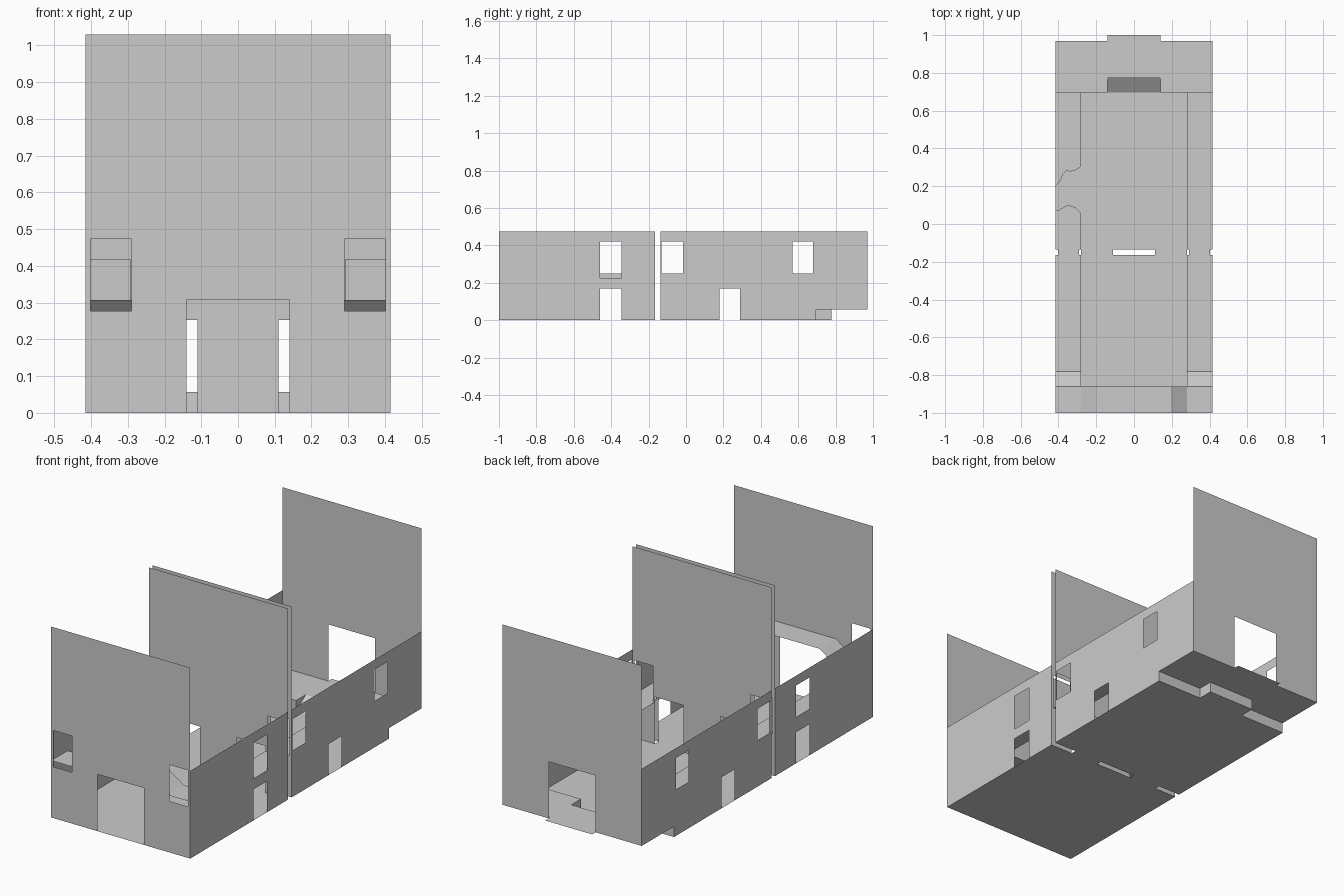
import bpy, bmesh

if "Cube" in bpy.data.objects:
    bpy.data.objects.remove(bpy.data.objects["Cube"])

W, TOP, SIDE = 0.415, 1.03, 0.473      # half width, gable height, side wall height
Y0, YA, YB, YS, Y1 = -1.0, -0.165, -0.135, 0.695, 0.97
STAGE, GAL, CORNER, BRIDGE = 0.057, 0.225, 0.307, 0.363
IN = 0.28                              # inner edge of the galleries


def make(name, polys):
    """Object from a list of polygons, welded and tidied."""
    bm = bmesh.new()
    for p in polys:
        bm.faces.new([bm.verts.new(v) for v in p])
    bmesh.ops.remove_doubles(bm, verts=bm.verts, dist=1e-4)
    bmesh.ops.recalc_face_normals(bm, faces=bm.faces)
    me = bpy.data.meshes.new(name)
    bm.to_mesh(me)
    bm.free()
    ob = bpy.data.objects.new(name, me)
    bpy.context.collection.objects.link(ob)
    return ob


def sheet(name, rect, holes, place):
    """Flat sheet with rectangular openings; rect/holes are (u0, u1, v0, v1)."""
    us = sorted({u for r in [rect] + holes for u in r[:2]})
    vs = sorted({v for r in [rect] + holes for v in r[2:]})
    polys = []
    for a, b in zip(us, us[1:]):
        for c, d in zip(vs, vs[1:]):
            u, v = (a + b) / 2, (c + d) / 2
            if not any(h[0] < u < h[1] and h[2] < v < h[3] for h in holes):
                polys.append([place(*q) for q in ((a, c), (b, c), (b, d), (a, d))])
    return make(name, polys)


def cross_wall(name, y, z0, holes):
    return sheet(name, (-W, W, z0, TOP), holes, lambda u, v: (u, y, v))


def side_wall(name, x, y0, y1, holes):
    return sheet(name, (y0, y1, 0, SIDE), holes, lambda u, v: (x, u, v))


def flat(name, x0, x1, y0, y1, z, holes=()):
    return sheet(name, (x0, x1, y0, y1), list(holes), lambda u, v: (u, v, z))


def strip(name, profile, place0, place1):
    """Ribbon between two copies of a 2D profile."""
    return make(name, [[place0(*a), place0(*b), place1(*b), place1(*a)]
                       for a, b in zip(profile, profile[1:])])


# Cross walls with their doorways
cross_wall("front_wall", Y0, 0, [(-0.14, 0.14, 0, CORNER)] +
           [(a, b, 0.277, 0.473) for a, b in ((-0.402, -0.29), (0.29, 0.402))])
mid_holes = []
for s in (-1, 1):
    for a, b, c, d in ((0.11, IN, 0, 0.253), (0.292, 0.402, GAL, 0.418)):
        mid_holes.append((min(s * a, s * b), max(s * a, s * b), c, d))
cross_wall("middle_wall_front", YA, 0, mid_holes)
cross_wall("middle_wall_back", YB, 0, mid_holes)
cross_wall("back_wall", Y1, STAGE, [(-0.14, 0.14, STAGE, 0.363)])

# Side walls with doors and windows
for s, n, sill in ((-1, "left", 0.25), (1, "right", GAL)):
    side_wall(n + "_wall_front", s * W, Y0, YA,
              [(-0.46, -0.345, 0, 0.168), (-0.46, -0.345, sill, 0.42)])
    side_wall(n + "_wall_back", s * W, YB, Y1,
              [(0.18, 0.29, 0, 0.168), (-0.13, -0.015, 0.25, 0.42),
               (0.57, 0.68, 0.25, 0.42), (YS, Y1, 0, STAGE)])

# Floors, and thresholds across the gap
flat("floor_front", -W, W, Y0, YA, 0)
flat("floor_back", -W, W, YB, YS, 0)
for s, n in ((-1, "left"), (1, "right")):
    lo = sorted((s * 0.11, s * IN))
    hi = sorted((s * 0.292, s * 0.402))
    flat(n + "_lower_threshold", *lo, YA, YB, 0)
    flat(n + "_upper_threshold", *hi, YA, YB, GAL)

# Raised stage with a recessed ramp
YR = 0.778
flat("stage", -W, W, YS, Y1, STAGE, [(-0.14, 0.14, YS, YR)])
flat("back_threshold", -0.14, 0.14, Y1, 1.0, STAGE)
for s, n in ((-1, "left"), (1, "right")):
    make(n + "_stage_riser", [[(s * 0.14, YS, 0), (s * W, YS, 0),
                               (s * W, YS, STAGE), (s * 0.14, YS, STAGE)]])
    make(n + "_ramp_side", [[(s * 0.14, YS, 0), (s * 0.14, YR, 0),
                             (s * 0.14, YR, STAGE), (s * 0.14, YS, STAGE)]])
strip("stage_ramp", [(YS, 0), (YR, STAGE), (YR, 0), (YS, 0)],
      lambda y, z: (-0.14, y, z), lambda y, z: (0.14, y, z))

# Front gallery, raised over the entrance
strip("front_gallery",
      [(-W, CORNER), (-IN, CORNER), (-0.195, BRIDGE), (0.195, BRIDGE), (IN, CORNER), (W, CORNER)],
      lambda x, z: (x, Y0, z), lambda x, z: (x, -0.86, z))

# Side galleries with a short ramp down from the front corners
for s, n in ((-1, "left"), (1, "right")):
    strip(n + "_gallery_front", [(-0.86, CORNER), (-0.78, GAL), (YA, GAL)],
          lambda y, z: (s * IN, y, z), lambda y, z: (s * W, y, z))
flat("right_gallery_back", IN, W, YB, YS, GAL)

# Left back gallery is broken, with ragged ends
near = [(-W, 0.07), (-0.395, 0.075), (-0.37, 0.09), (-0.345, 0.1), (-0.31, 0.088), (-IN, 0.055)]
far = [(-W, 0.205), (-0.395, 0.22), (-0.375, 0.265), (-0.355, 0.285), (-0.34, 0.277),
       (-0.31, 0.285), (-IN, 0.305)]
for n, edge, y in (("near", near, YB), ("far", far, YS)):
    strip("left_gallery_" + n, edge, lambda a, b: (a, b, GAL), lambda a, b: (a, y, GAL))
